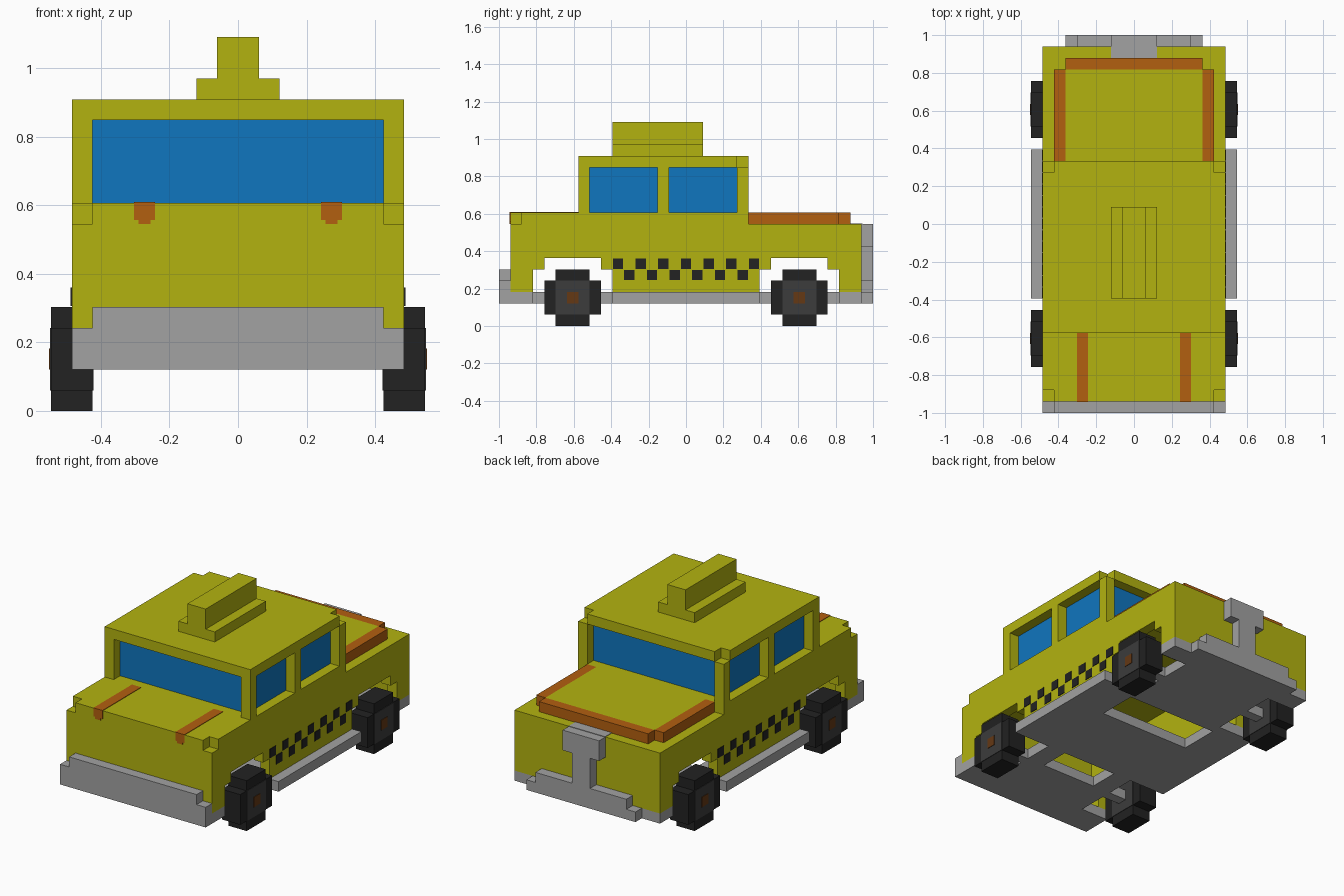
import bpy, bmesh

if "Cube" in bpy.data.objects:
    bpy.data.objects.remove(bpy.data.objects["Cube"], do_unlink=True)

U = 2 / 33          # one block
MID = 16.5          # block index of y = 0


def material(name, rgb):
    m = bpy.data.materials.new(name)
    m.use_nodes = True
    m.diffuse_color = (*rgb, 1)
    m.node_tree.nodes["Principled BSDF"].inputs["Base Color"].default_value = (*rgb, 1)
    return m


yellow = material("yellow paint", (0.45, 0.45, 0.005))
blue = material("blue glass", (0.005, 0.18, 0.52))
orange = material("orange trim", (0.45, 0.115, 0.005))
grey = material("grey bumper", (0.36, 0.36, 0.36))
black = material("black rubber", (0.016, 0.016, 0.016))
hub_grey = material("dark hub", (0.045, 0.045, 0.045))
brown = material("brown hub cap", (0.13, 0.04, 0.007))


def finish(name, bm, mat):
    bmesh.ops.recalc_face_normals(bm, faces=bm.faces)
    me = bpy.data.meshes.new(name)
    bm.to_mesh(me)
    bm.free()
    me.materials.append(mat)
    ob = bpy.data.objects.new(name, me)
    bpy.context.collection.objects.link(ob)
    return ob


def prism(bm, profile, x0, x1):
    """Extrude a side profile of (y, z) block corners from x0 to x1."""
    verts = [bm.verts.new((x0 * U, (y - MID) * U, z * U)) for y, z in profile]
    face = bm.faces.new(verts)
    ext = bmesh.ops.extrude_face_region(bm, geom=[face])
    moved = [v for v in ext["geom"] if isinstance(v, bmesh.types.BMVert)]
    bmesh.ops.translate(bm, verts=moved, vec=((x1 - x0) * U, 0, 0))


def blocks(name, mat, boxes, mirror=False):
    """Join boxes (x0, x1, y0, y1, z0, z1) given in block units."""
    bm = bmesh.new()
    for x0, x1, y0, y1, z0, z1 in boxes:
        profile = [(y0, z0), (y1, z0), (y1, z1), (y0, z1)]
        prism(bm, profile, x0, x1)
        if mirror:
            prism(bm, profile, -x1, -x0)
    return finish(name, bm, mat)


def slab(half, y0, y1, z0, z1):
    return (-half, half, y0, y1, z0, z1)


# Body sides with stepped wheel arches
def arch(y):
    return [(y, 3), (y, 5), (y + 1, 5), (y + 1, 6),
            (y + 6, 6), (y + 6, 5), (y + 7, 5), (y + 7, 3)]


side = [(1, 3)] + arch(3) + arch(23) + [(32, 3), (32, 9), (22, 9), (22, 10),
                                        (2, 10), (2, 9), (1, 9)]
for label, x in (("left", 7), ("right", -8)):
    bm = bmesh.new()
    prism(bm, side, x, x + 1)
    finish(label + "_body_side", bm, yellow)

# Body ends, hood and trunk
blocks("front_panel", yellow, [slab(7, 1, 2, 3, 9)])
blocks("rear_panel", yellow, [slab(7, 31, 32, 3, 8)])
blocks("hood", yellow, [slab(7, 1, 22, 9, 10)])
blocks("trunk_deck", yellow, [slab(7, 22, 32, 8, 9)])
blocks("trunk_lid", yellow, [slab(6, 22, 30, 9, 10)])
blocks("trunk_side_trim", orange, [(6, 7, 22, 30, 9, 10)], True)
blocks("trunk_rear_trim", orange, [slab(6, 30, 31, 9, 10)])

# Hood stripes wrapping over the front edge
T = 0.05
blocks("hood_stripe", orange, [(4, 5, 1 - T, 7, 10, 10 + T),
                               (4, 5, 1 - T, 1, 9.2, 10),
                               (4.2, 4.8, 1 - T, 1, 9, 9.2)], True)

# Cabin
blocks("cabin_pillars", yellow, [(7, 8, y, y + 1, 10, 14) for y in (7, 14, 21)], True)
blocks("cabin_glass", blue, [slab(7, 8, 21, 10, 14)])
blocks("roof", yellow, [slab(8, 7, 21, 14, 15), slab(7, 21, 22, 14, 15)])
blocks("roof_sign", yellow, [slab(2, 10, 18, 15, 16), slab(1, 10, 18, 16, 18)])

# Checker band, two staggered rows
blocks("checker_band", black,
       [(8, 8 + T, y + 0.05, y + 0.95, z + 0.05, z + 0.95)
        for y in range(10, 23) for z in [5 - y % 2]], True)

# Floor, with open wheel wells
blocks("floor", grey, [slab(8, 1, 3, 2, 3), slab(8, 10, 18, 2, 3),
                       slab(8, 22, 23, 2, 3), slab(8, 30, 32, 2, 3),
                       slab(5, 3, 7, 2, 3), slab(5, 23, 30, 2, 3)])
blocks("floor_rails", grey, [(3, 5, 7, 10, 2, 3), (5, 8, 18, 22, 2, 3)], True)
blocks("side_skirt", grey, [(8, 9, 10, 23, 2, 3)], True)
blocks("axle", grey, [(5, 7, y, y + 1, 2, 3) for y in (6, 26)], True)

# Bumpers and rear mount
blocks("front_bumper", grey, [slab(8, 0, 1, 2, 4), slab(7, 0, 1, 4, 5)])
blocks("rear_bumper", grey, [slab(6, 32, 33, 2, 3), slab(5, 32, 33, 3, 4)])
blocks("rear_mount", grey, [slab(1, 32, 33, 4, 7), slab(2, 32, 33, 7, 9),
                            slab(2, 31, 32 + T, 8.5, 9 + T)])

# Wheels: notched square tyre with hub plates on both faces
for label, y in (("front", 4), ("rear", 24)):
    tyre = [(1, 0), (4, 0), (4, 1), (5, 1), (5, 4), (4, 4),
            (4, 5), (1, 5), (1, 4), (0, 4), (0, 1), (1, 1)]
    for sname, x in (("left", 7), ("right", -9)):
        bm = bmesh.new()
        prism(bm, [(y + a, b) for a, b in tyre], x, x + 2)
        finish(f"{label}_{sname}_tyre", bm, black)
    blocks(label + "_hubs", hub_grey, [(7 - T, 9 + T, y + 1, y + 4, 1, 4)], True)
    blocks(label + "_hub_caps", brown, [(9, 9 + 2 * T, y + 2, y + 3, 2, 3)], True)
